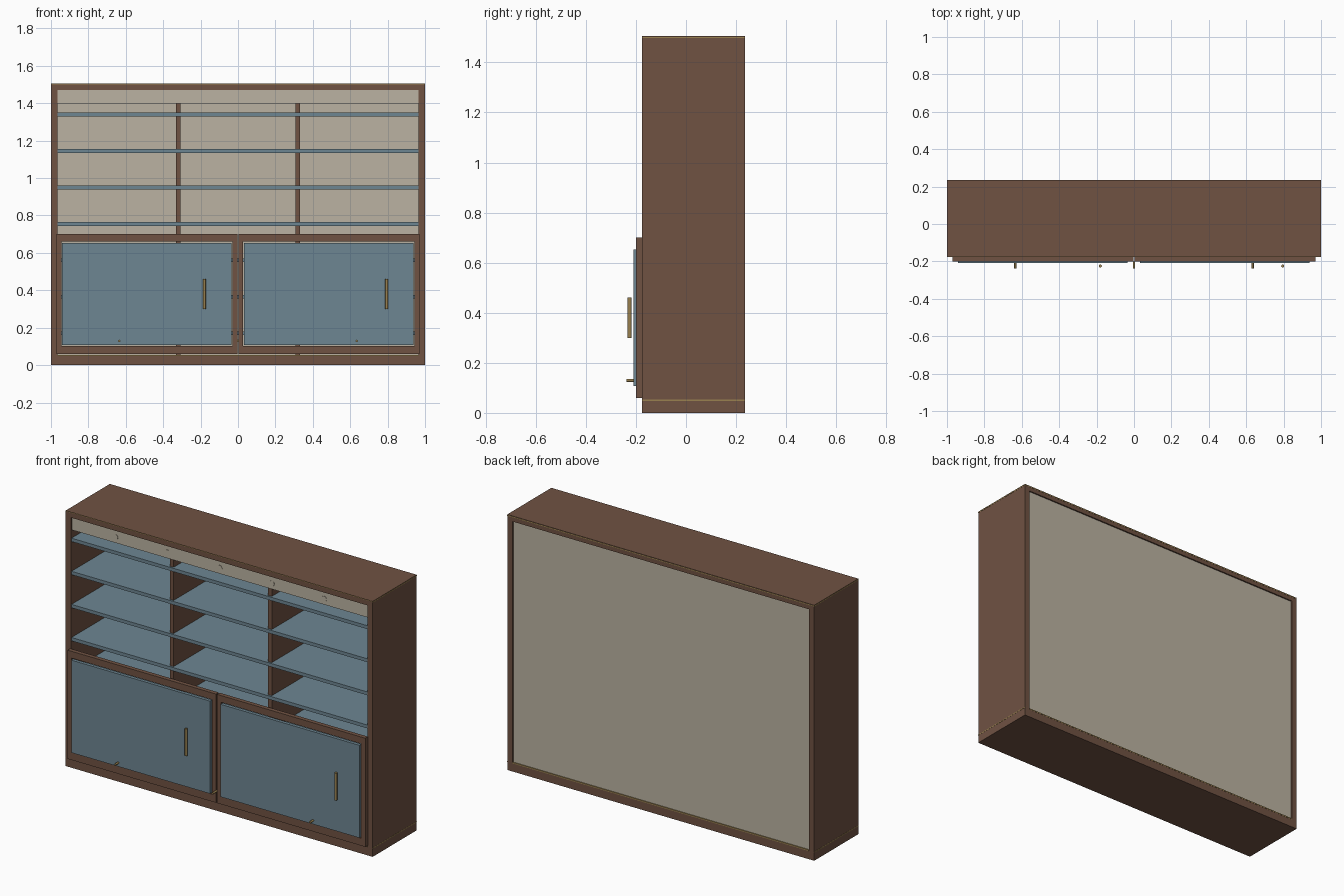
import bpy, math

if "Cube" in bpy.data.objects:
    bpy.data.objects.remove(bpy.data.objects["Cube"])

def mat(name, rgb):
    m = bpy.data.materials.new(name)
    m.diffuse_color = (*rgb, 1)
    m.use_nodes = True
    m.node_tree.nodes["Principled BSDF"].inputs["Base Color"].default_value = m.diffuse_color
    return m

BROWN = mat("walnut brown", (0.16, 0.085, 0.055))
BLUE = mat("slate blue", (0.155, 0.24, 0.29))
BEIGE = mat("warm beige", (0.50, 0.45, 0.36))
GOLD = mat("brass", (0.32, 0.22, 0.08))

def box(name, x, y, z, m):
    """Box from (min, max) pairs."""
    vs = [(a, b, c) for a in x for b in y for c in z]
    fs = [(0, 1, 3, 2), (4, 6, 7, 5), (0, 4, 5, 1), (2, 3, 7, 6), (0, 2, 6, 4), (1, 5, 7, 3)]
    me = bpy.data.meshes.new(name)
    me.from_pydata(vs, [], fs)
    me.materials.append(m)
    ob = bpy.data.objects.new(name, me)
    bpy.context.collection.objects.link(ob)
    return ob

def rod(name, loc, r, length, m, along_y=False, n=16):
    rot = (math.pi / 2, 0, 0) if along_y else (0, 0, 0)
    bpy.ops.mesh.primitive_cylinder_add(vertices=n, radius=r, depth=length, location=loc, rotation=rot)
    ob = bpy.context.object
    ob.name = name
    ob.data.materials.append(m)
    bpy.ops.object.shade_smooth_by_angle()
    return ob

F, B = -0.175, 0.235   # carcass front and back

# carcass
box("plinth", (-1, 1), (F, B), (0, 0.05), BROWN)
box("top_board", (-1, 1), (F, B), (1.472, 1.505), BROWN)
for s, side in ((-1, "left"), (1, "right")):
    box(side + "_side", sorted((s * 0.965, s)), (F, B), (0.05, 1.472), BROWN)
    box(side + "_divider", (s * 0.32 - 0.0125, s * 0.32 + 0.0125), (F + 0.015, 0.216), (0.05, 1.472), BROWN)
    # brass edging on the sides
    for z in (0.048, 1.497):
        box(side + "_edging", sorted((s * 0.999, s * 1.001)), (F, B), (z, z + 0.005), GOLD)
box("back_panel", (-0.965, 0.965), (0.215, 0.227), (0.05, 1.472), BEIGE)

# brass edging on back and front
box("back_top_edging", (-1, 1), (B - 0.001, B + 0.001), (1.497, 1.502), GOLD)
box("back_bottom_edging", (-0.965, 0.965), (B - 0.004, B + 0.001), (0.048, 0.055), GOLD)
box("front_top_edging", (-1, 1), (F - 0.0005, F + 0.001), (1.501, 1.5045), GOLD)
box("front_bottom_edging", (-0.965, 0.965), (F - 0.001, F + 0.004), (0.05, 0.055), GOLD)

# shelves, continuing down behind the doors
for i in range(7):
    z = 0.17 + 0.195 * i
    box("shelf", (-0.965, 0.965), (F + 0.004, 0.215), (z - 0.01, z + 0.01), BLUE)

# header rail with small rosettes
box("header_rail", (-0.965, 0.965), (F + 0.006, F + 0.024), (1.398, 1.474), BEIGE)
for i in range(-2, 3):
    rod("rosette", (i * 0.34, F + 0.006, 1.432), 0.016, 0.003, BEIGE, True)

# doors: frame bars, raised panel, handle
for x0, x1, hx in ((-0.97, -0.003, -0.18), (0.003, 0.97, 0.795)):
    y = (-0.2, F)
    box("door_stile", (x0, x0 + 0.025), y, (0.06, 0.7), BROWN)
    box("door_stile", (x1 - 0.027, x1), y, (0.06, 0.7), BROWN)
    box("door_rail", (x0 + 0.025, x1 - 0.027), y, (0.06, 0.103), BROWN)
    box("door_rail", (x0 + 0.025, x1 - 0.027), y, (0.66, 0.7), BROWN)
    box("door_panel", (x0 + 0.03, x1 - 0.033), (-0.209, -0.19), (0.108, 0.653), BLUE)
    rod("door_handle", (hx, -0.225, 0.38), 0.008, 0.16, GOLD)

# small brass pegs
for x in (-0.635, 0, 0.635):
    rod("peg", (x, -0.219, 0.13), 0.006, 0.036, GOLD, True)
